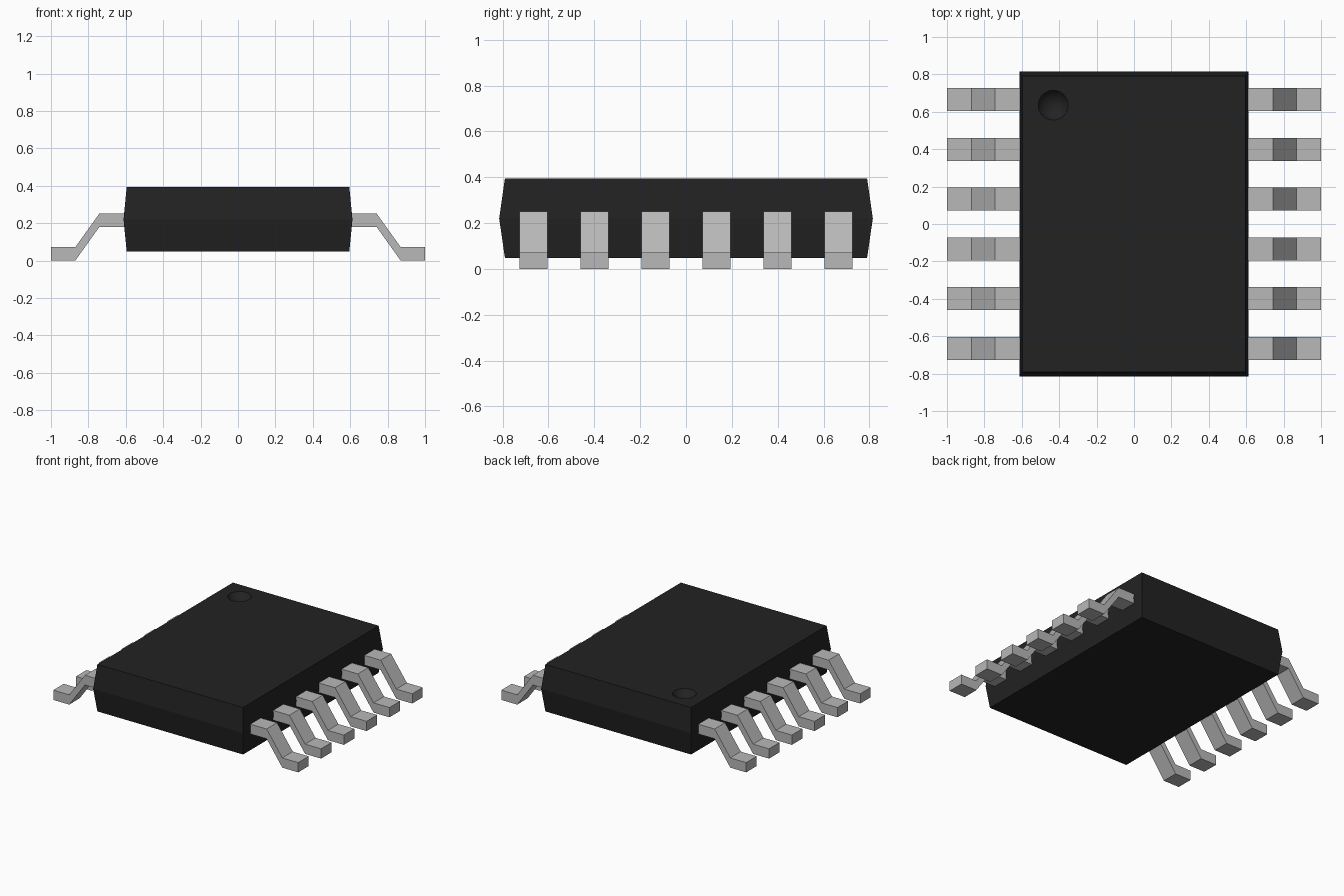
import bpy, bmesh
from mathutils import Matrix

cube = bpy.data.objects.get("Cube")
if cube:
    bpy.data.objects.remove(cube, do_unlink=True)


def material(name, value):
    mat = bpy.data.materials.new(name)
    mat.use_nodes = True
    colour = (value, value, value, 1)
    mat.diffuse_color = colour
    mat.node_tree.nodes["Principled BSDF"].inputs["Base Color"].default_value = colour
    return mat


def add_object(name, bm, mat):
    bmesh.ops.recalc_face_normals(bm, faces=bm.faces)
    mesh = bpy.data.meshes.new(name)
    bm.to_mesh(mesh)
    bm.free()
    mesh.materials.append(mat)
    obj = bpy.data.objects.new(name, mesh)
    bpy.context.collection.objects.link(obj)
    return obj


black = material("black plastic", 0.016)
metal = material("grey metal", 0.48)

# Body: three stacked rectangles, widest at the parting line
bm = bmesh.new()
rings = []
for hx, hy, z in ((0.595, 0.79, 0.048), (0.612, 0.815, 0.22), (0.595, 0.79, 0.395)):
    rings.append([bm.verts.new((sx * hx, sy * hy, z))
                  for sx, sy in ((-1, -1), (1, -1), (1, 1), (-1, 1))])
for low, high in zip(rings, rings[1:]):
    for i in range(4):
        j = (i + 1) % 4
        bm.faces.new((low[i], low[j], high[j], high[i]))
bm.faces.new(rings[0][::-1])
bm.faces.new(rings[-1])
body = add_object("body", bm, black)

# Round orientation dimple, cut with a sphere
RADIUS, DEPTH = 0.08, 0.045
sphere_radius = (RADIUS ** 2 + DEPTH ** 2) / (2 * DEPTH)
bm = bmesh.new()
bmesh.ops.create_uvsphere(
    bm, u_segments=32, v_segments=32, radius=sphere_radius,
    matrix=Matrix.Translation((-0.432, 0.635, 0.395 + sphere_radius - DEPTH)))
for face in bm.faces:
    face.smooth = True
cutter = add_object("dimple_cutter", bm, black)
cutter.hide_render = True
cutter.hide_set(True)
cut = body.modifiers.new("dimple", "BOOLEAN")
cut.operation = "DIFFERENCE"
cut.solver = "EXACT"
cut.object = cutter

# Apply the cut so that the cutter can go
bpy.context.view_layer.update()
cut_mesh = bpy.data.meshes.new_from_object(
    body.evaluated_get(bpy.context.evaluated_depsgraph_get()))
body.modifiers.clear()
body.data = cut_mesh
bpy.data.objects.remove(cutter, do_unlink=True)

# Leads: a stepped strip, extruded to width and repeated down both sides
CENTRE_LINE = ((0.57, 0.215), (0.742, 0.215), (0.87, 0.036), (1.0, 0.036))
HALF_THICK, HALF_WIDTH, PITCH, COUNT = 0.036, 0.061, 0.266, 6


def add_lead(name, side, y):
    bm = bmesh.new()
    sections = []
    for x, z in CENTRE_LINE:
        sections.append([bm.verts.new((side * x, y + dy * HALF_WIDTH, z + dz * HALF_THICK))
                         for dy, dz in ((-1, -1), (1, -1), (1, 1), (-1, 1))])
    for a, b in zip(sections, sections[1:]):
        for i in range(4):
            j = (i + 1) % 4
            bm.faces.new((a[i], a[j], b[j], b[i]))
    bm.faces.new(sections[0])
    bm.faces.new(sections[-1])
    add_object(name, bm, metal)


for side, label in ((1, "left"), (-1, "right")):
    for n in range(COUNT):
        add_lead(f"{label}_lead_{n + 1}", side, (n - (COUNT - 1) / 2) * PITCH)
